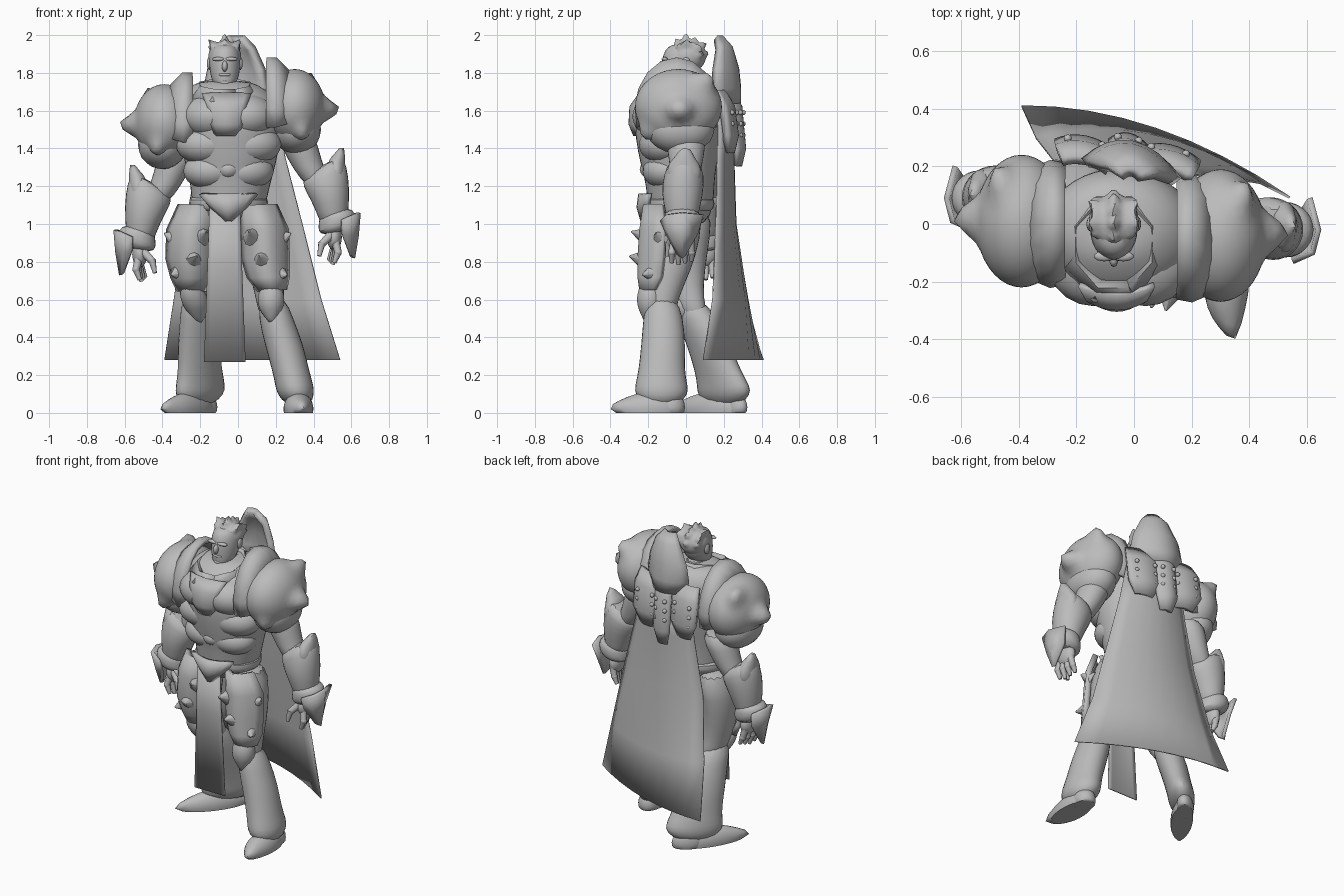
import bpy, bmesh
from math import sin, cos, pi
from mathutils import Vector, Matrix

cube = bpy.data.objects.get("Cube")
if cube:
    bpy.data.objects.remove(cube)

grey = bpy.data.materials.new("plain grey")
grey.use_nodes = True
grey.diffuse_color = (.5, .5, .5, 1)
grey.node_tree.nodes["Principled BSDF"].inputs["Base Color"].default_value = (.5, .5, .5, 1)


def make_object(name, bm, thick, subdivide):
    mesh = bpy.data.meshes.new(name)
    for face in bm.faces:
        face.smooth = True
    bm.to_mesh(mesh)
    mesh.set_sharp_from_angle(angle=.8)
    mesh.materials.append(grey)
    obj = bpy.data.objects.new(name, mesh)
    bpy.context.collection.objects.link(obj)
    if thick:
        mod = obj.modifiers.new("thickness", 'SOLIDIFY')
        mod.thickness, mod.offset = thick, 0
    if subdivide:
        mod = obj.modifiers.new("rounding", 'SUBSURF')
        mod.levels = mod.render_levels = 1


def finish(name, bm, pose=None, thick=0, subdivide=False):
    """Make the part; with a pose, make a left part and its re-posed mirror."""
    bmesh.ops.recalc_face_normals(bm, faces=bm.faces)
    make_object("left_" + name if pose else name, bm, thick, subdivide)
    if pose:
        for v in bm.verts:
            v.co = pose(v.co)
        bmesh.ops.reverse_faces(bm, faces=bm.faces)
        make_object("right_" + name, bm, thick, subdivide)
    bm.free()


def ball(name, centre, radii, pose=None, spikes=(), detail=3, width=.5):
    """Ellipsoid whose surface is drawn out to the spike tips."""
    bm = bmesh.new()
    bmesh.ops.create_icosphere(bm, subdivisions=detail, radius=1)
    c, r = Vector(centre), Vector(radii)
    tips = [Vector((t - a) / b for t, a, b in zip(tip, c, r)) for tip in spikes]
    for v in bm.verts:
        grow = 1
        for tip in tips:
            near = max(0, 1 - v.co.angle(tip) / width)
            grow += (tip.length - 1) * near ** 2
        v.co = c + v.co * grow * r
        v.co.z = max(v.co.z, 0)
    finish(name, bm, pose)


def loft(name, rings, pose=None, sides=14, subdivide=True):
    """Rings are x, y, z, x radius, y radius and an optional outward tilt."""
    bm = bmesh.new()
    loops = []
    for x, y, z, rx, ry, *tilt in rings:
        k = tilt[0] if tilt else 0
        angles = [2 * pi * i / sides for i in range(sides)]
        loops.append([bm.verts.new((x + rx * cos(a), y + ry * sin(a), z + k * cos(a)))
                      for a in angles])
    for low, high in zip(loops, loops[1:]):
        for i in range(sides):
            j = (i + 1) % sides
            bm.faces.new((low[i], low[j], high[j], high[i]))
    bm.faces.new(loops[0])
    bm.faces.new(loops[-1])
    finish(name, bm, pose, subdivide=subdivide)


def sheet(name, rows, thick=.02, pose=None):
    bm = bmesh.new()
    grid = [[bm.verts.new(p) for p in row] for row in rows]
    for a, b in zip(grid, grid[1:]):
        for i in range(len(a) - 1):
            bm.faces.new((a[i], a[i + 1], b[i + 1], b[i]))
    finish(name, bm, pose, thick)


def drape(name, rows, thick=.02, pose=None):
    """Rows are x, y, z, half width, y slope and bulge."""
    steps = [i / 4 - 1 for i in range(9)]
    sheet(name, [[(x + w * t, y + w * t * k + b * (1 - t * t), z) for t in steps]
                 for x, y, z, w, k, b in rows], thick, pose)


def rod(name, start, end, r1, r2=.002, pose=None, sides=8):
    bm = bmesh.new()
    a, b = Vector(start), Vector(end)
    turn = (b - a).to_track_quat('Z', 'Y').to_matrix().to_4x4()
    bmesh.ops.create_cone(bm, cap_ends=True, segments=sides, radius1=r1, radius2=r2,
                          depth=(b - a).length, matrix=Matrix.Translation((a + b) / 2) @ turn)
    finish(name, bm, pose)


# Poses of the right side relative to the mirrored left side
def shoulder_pose(p):
    return Vector((-p.x - .09, p.y + .05, p.z - .08))


def arm_pose(p):
    return Vector((-p.x - .01, p.y + .11, p.z - .09))


def leg_pose(p):
    low = min(1, max(0, (.8 - p.z) / .65))
    return Vector((-p.x - .11 + low * (.23 + .6 * (p.y + .1)), p.y + .05 + .28 * low, p.z))


def face_pose(p):
    return Vector((-p.x - .14, p.y, p.z))


def chest_pose(p):
    return Vector((-p.x - .1, p.y, p.z))


# Torso, with broad overlapping muscle plates
loft("torso", [(-.05, -.02, .98, .16, .13), (-.05, -.03, 1.1, .2, .18), (-.04, -.03, 1.2, .21, .18),
               (-.04, -.04, 1.32, .245, .205), (-.04, -.04, 1.45, .27, .23), (-.05, -.04, 1.58, .28, .24),
               (-.06, -.02, 1.68, .25, .21), (-.07, 0, 1.74, .18, .14), (-.07, 0, 1.76, .1, .1)], sides=20)
ball("chest_plate", (.04, -.13, 1.57), (.16, .155, .12), chest_pose)
ball("rib_plate", (.06, -.11, 1.42), (.17, .14, .11), chest_pose)
ball("lower_rib", (.04, -.1, 1.28), (.15, .13, .1), chest_pose)
drape("breast_panel", [(-.06, -.21, 1.69, .13, 0, -.03), (-.06, -.26, 1.62, .1, 0, -.03),
                       (-.06, -.265, 1.53, .08, 0, -.03), (-.06, -.24, 1.47, .06, 0, -.03)])
ball("belly_plate", (-.05, -.16, 1.29), (.07, .085, .06))
loft("belt", [(-.05, -.03, z, r, r - .03) for z, r in ((1.06, .19), (1.08, .215), (1.13, .22), (1.16, .19))])
drape("belt_point", [(-.05, -.19, 1.16, .15, 0, -.05), (-.05, -.2, 1.09, .09, 0, -.05),
                     (-.05, -.21, 1.02, .01, 0, -.02)], .025)
drape("front_cloth", [(-.07, -.2, 1.1, .08, 0, -.02), (-.07, -.2, .8, .09, 0, -.01),
                      (-.07, -.19, .27, .11, 0, 0)], .008)

# Collar ring, dipping at the front
turns = [i * pi / 4 + pi / 8 for i in range(9)]
sheet("neck_collar", [[(-.07 + r * sin(a), -.07 - r * 1.15 * cos(a), z - .03 * cos(a)) for a in turns]
                      for r, z in ((.18, 1.67), (.14, 1.73), (.11, 1.7))], .025)

# Head
loft("neck", [(-.07, 0, 1.64, .08, .08), (-.07, 0, 1.8, .06, .07)])
loft("head", [(-.07, -.08, 1.72, .03, .03), (-.07, -.06, 1.74, .062, .068), (-.07, -.03, 1.79, .08, .098),
              (-.07, -.02, 1.86, .087, .112), (-.07, -.01, 1.92, .08, .108), (-.07, -.01, 1.955, .05, .07)])
ball("nose", (-.07, -.125, 1.835), (.015, .025, .03), detail=2)
ball("brow", (-.037, -.112, 1.873), (.037, .018, .011), face_pose, detail=2)
ball("moustache", (-.07, -.112, 1.79), (.035, .02, .01), detail=2)
ball("chin", (-.07, -.1, 1.745), (.03, .028, .025), detail=2)
ball("ear", (.013, 0, 1.85), (.012, .025, .035), face_pose, detail=2)
tufts = []
for row in range(5):
    back = row * .5 - .6
    for side in (-.75, 0, .75):
        out = Vector((sin(side), sin(back) * cos(side), cos(back) * cos(side)))
        tufts.append(Vector((-.07, .01, 1.885)) + out * (.12 + .015 * (row % 2)))
ball("hair", (-.07, .005, 1.885), (.087, .1, .085), None, tufts, detail=4, width=.35)

# Shoulder armour
ball("shoulder_guard", (.3, -.04, 1.62), (.16, .23, .2), shoulder_pose,
     [(.56, -.03, 1.6), (.4, .14, 1.8), (.35, -.24, 1.45), (.43, .05, 1.7)], detail=4, width=.48)
ball("shoulder_lower_guard", (.31, -.03, 1.5), (.13, .18, .13), shoulder_pose)
arch = [-1.9 + i * .38 for i in range(11)]
sheet("shoulder_rim", [[(x, -.05 + r * sin(a), 1.6 + (r + lift) * cos(a)) for a in arch]
                       for x, r, lift in ((.27, .18, .02), (.2, .21, .06), (.15, .2, .07))], .025, shoulder_pose)

# Arms
loft("upper_arm", [(.3, 0, 1.5, .1, .11), (.33, 0, 1.4, .1, .105), (.37, 0, 1.3, .085, .085),
                   (.44, -.01, 1.18, .07, .07)], arm_pose)
loft("forearm_guard", [(.44, -.01, 1.31, .1, .09, .07), (.46, -.01, 1.26, .12, .11, .06),
                       (.485, -.02, 1.16, .11, .115, .02), (.5, -.02, 1.06, .085, .09),
                       (.51, -.02, .98, .07, .075)], arm_pose)
ball("elbow_fin", (.52, -.01, 1.27), (.05, .09, .1), arm_pose, [(.56, 0, 1.42)], width=.9)
loft("cuff", [(.52, -.02, .95, .07, .08, .01), (.525, -.02, .99, .105, .1, .03),
              (.525, -.02, 1.03, .1, .1, .03), (.51, -.02, 1.08, .08, .09, .01)], arm_pose)
sheet("hand_guard", [[(.55, -.13, 1.02), (.62, -.1, 1.05), (.64, -.02, 1.06), (.61, .09, 1.05)],
                     [(.55, -.1, .95), (.6, -.08, .94), (.63, -.02, .94), (.59, .06, .95)],
                     [(.59, -.04, .84), (.6, -.03, .83), (.61, -.02, .82), (.6, -.01, .83)]], .02, arm_pose)
ball("palm", (.51, -.02, .93), (.04, .07, .07), arm_pose)
for i in range(4):
    y = -.075 + i * .035
    knuckle, tip = (.53 - i * .01, y, .85), (.51 - i * .01, y, .785 + abs(i - 1) * .01)
    rod("finger", (.515, y * .8, .91), knuckle, .022, .019, arm_pose)
    ball("knuckle", knuckle, (.02, .02, .02), arm_pose, detail=2)
    rod("fingertip", knuckle, tip, .019, .011, arm_pose)
rod("thumb", (.49, -.06, .94), (.44, -.09, .89), .025, .02, arm_pose)
rod("thumb_tip", (.445, -.09, .9), (.43, -.1, .83), .02, .011, arm_pose)

# Legs
loft("thigh", [(.1, -.04, 1.1, .1, .14), (.13, -.06, .92, .11, .14), (.15, -.09, .75, .095, .12),
               (.17, -.13, .6, .075, .085), (.18, -.13, .5, .07, .08)], leg_pose)
drape("thigh_plate", [(.11, -.13, 1.1, .085, .1, -.08), (.14, -.12, .97, .115, .1, -.11),
                      (.145, -.13, .82, .115, .1, -.11), (.16, -.14, .72, .1, .1, -.1),
                      (.18, -.17, .65, .065, .1, -.06)], .035, leg_pose)
for base, tip in (((.08, -.2, .93), (.06, -.29, .96)), ((.22, -.13, .92), (.28, -.16, .95)),
                  ((.13, -.22, .81), (.11, -.3, .83)), ((.21, -.17, .74), (.26, -.23, .73))):
    rod("thigh_spike", base, tip, .055, .004, leg_pose)
ball("knee_guard", (.175, -.19, .6), (.07, .07, .1), leg_pose, [(.18, -.21, .46), (.17, -.22, .73)], width=.8)
loft("shin", [(.18, -.13, .62, .07, .08), (.2, -.12, .5, .095, .11), (.245, -.12, .36, .105, .12),
              (.28, -.13, .22, .1, .125), (.3, -.13, .14, .105, .145), (.305, -.13, .1, .1, .145),
              (.32, -.13, .04, .07, .1)], leg_pose)
ball("foot", (.32, -.19, .02), (.08, .17, .09), leg_pose, [(.35, -.41, .03)], width=.9)
ball("heel", (.32, -.08, .03), (.065, .075, .08), leg_pose)

# Cape and the riveted plates on the back
drape("cape", [(.01, .19, 1.6, .19, -.1, .06), (.02, .19, 1.35, .23, -.1, .06), (.03, .19, 1, .31, -.1, .07),
               (.05, .22, .6, .39, -.2, .09), (.075, .25, .28, .465, -.34, .08)], .008)
drape("back_crest", [(-.01, .16, 1.985, .035, -.1, .02), (-.005, .18, 1.93, .085, -.15, .05),
                     (-.01, .18, 1.82, .14, -.2, .08), (-.01, .18, 1.72, .16, -.2, .09),
                     (-.01, .19, 1.64, .11, -.2, .08)], .04)
for x, y, drop, half in ((-.17, .25, 0, .1), (-.02, .26, .07, .06), (.12, .22, 0, .1)):
    drape("back_lobe", [(x, y - .05, 1.7, half * .8, -.2, .02), (x, y - .01, 1.62, half, -.2, .03),
                        (x, y + .01, 1.47 - drop, half, -.2, .03), (x, y, 1.38 - drop, half / 2, -.2, .02)], .035)
    for i in range(3):
        for side in (-.6, .6):
            ball("rivet", (x + side * half, y + .035 - side * half * .2, 1.47 + i * .06),
                 (.014, .014, .014), detail=2)
